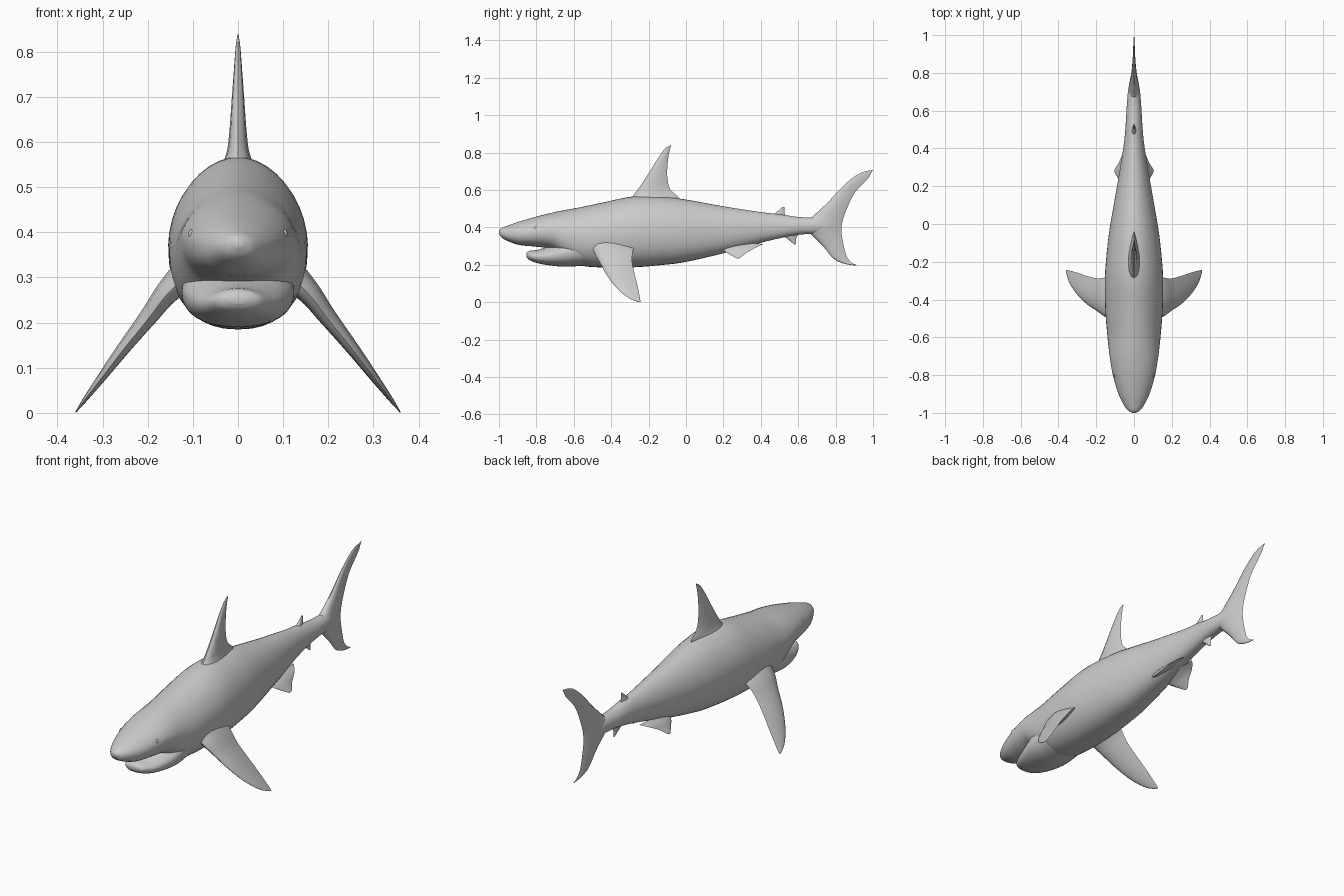
import bpy, bmesh, math
from mathutils import Vector


def spline(a, b, c, d, t):
    # Catmull-Rom between b and c
    return 0.5 * (2 * b + (c - a) * t + (2 * a - 5 * b + 4 * c - d) * t * t
                  + (3 * b - a - 3 * c + d) * t ** 3)


def loft(name, rings, steps=4, mirror=False):
    # Smoothly skin a list of closed rings and cap both ends
    last = len(rings) - 1
    fine = []
    for i in range(last):
        quad = [rings[max(i - 1, 0)], rings[i], rings[i + 1], rings[min(i + 2, last)]]
        for s in range(steps):
            fine.append([spline(*p, s / steps) for p in zip(*quad)])
    fine.append(rings[-1])
    bm = bmesh.new()
    rows = [[bm.verts.new(p) for p in ring] for ring in fine]
    n = len(rows[0])
    for r0, r1 in zip(rows, rows[1:]):
        for k in range(n):
            bm.faces.new((r0[k], r0[(k + 1) % n], r1[(k + 1) % n], r1[k]))
    bm.faces.new(rows[0])
    bm.faces.new(rows[-1])
    bmesh.ops.recalc_face_normals(bm, faces=bm.faces)
    mesh = bpy.data.meshes.new(name)
    bm.to_mesh(mesh)
    bm.free()
    obj = bpy.data.objects.new(name, mesh)
    bpy.context.collection.objects.link(obj)
    finish(obj, mirror)
    return obj


def finish(obj, mirror=False):
    bpy.ops.object.select_all(action='DESELECT')
    obj.select_set(True)
    bpy.context.view_layer.objects.active = obj
    bpy.ops.object.shade_smooth_by_angle(angle=math.radians(50))
    if mirror:
        obj.modifiers.new("mirror", 'MIRROR').use_axis[0] = True


def body_ring(y, w, top, bot, n=40):
    # Egg section: slightly pinched back, fuller belly
    mid, h = (top + bot) / 2, (top - bot) / 2
    ring = []
    for k in range(n):
        a = 2 * math.pi * k / n
        c, s = math.cos(a), math.sin(a)
        e = 2 / 1.85 if s > 0 else 2 / 2.3
        ring.append(Vector((w * math.copysign(abs(c) ** e, c), y,
                            mid + h * math.copysign(abs(s) ** e, s))))
    return ring


def fin_ring(lead, trail, half, normal, n=8):
    # Foil section: rounded leading edge, thin trailing edge
    lead, trail, normal = Vector(lead), Vector(trail), Vector(normal).normalized()
    ring = []
    for k in range(2 * n):
        t = (1 - math.cos(math.pi * k / n)) / 2
        side = 1 if k <= n else -1
        f = 2.6 * math.sqrt(max(t, 0)) * (1 - t)
        ring.append(lead.lerp(trail, t) + normal * side * half * f)
    return ring


def upright_fin(name, sections):
    # Sections: lead y, lead z, trail y, trail z, half thickness
    loft(name, [fin_ring((0, a, b), (0, c, d), h, (1, 0, 0))
                for a, b, c, d, h in sections])


def paired_fin(name, sections, normal):
    # Sections: x, z, lead y, trail y, trail rise, half thickness
    loft(name, [fin_ring((x, a, z), (x, b, z + r), h, normal)
                for x, z, a, b, r, h in sections], mirror=True)


# Body with upper jaw: y, half width, top, bottom
loft("body", [body_ring(*s) for s in [
    (-1.0, .010, .385, .367), (-.985, .034, .397, .345), (-.95, .058, .411, .326),
    (-.89, .086, .432, .306), (-.80, .112, .458, .297), (-.72, .126, .478, .285),
    (-.66, .134, .491, .245), (-.58, .142, .505, .200), (-.45, .152, .532, .186),
    (-.28, .154, .566, .187), (-.12, .141, .563, .200), (0, .125, .549, .216),
    (.2, .090, .513, .262), (.4, .057, .482, .318), (.5, .046, .471, .342),
    (.6, .040, .456, .361), (.7, .032, .452, .368), (.76, .020, .437, .383),
    (.80, .004, .42, .40)]])

# Lower jaw
loft("lower_jaw", [body_ring(*s) for s in [
    (-.853, .022, .264, .243), (-.838, .052, .275, .226), (-.79, .080, .281, .208),
    (-.72, .106, .305, .196), (-.64, .124, .345, .190), (-.55, .122, .37, .196)]])

# Upright fins
upright_fin("dorsal_fin", [
    (-.31, .53, -.05, .535, .045), (-.275, .58, -.04, .562, .026),
    (-.235, .635, -.085, .605, .019), (-.19, .705, -.100, .67, .014),
    (-.15, .77, -.098, .745, .009), (-.115, .818, -.090, .80, .005),
    (-.084, .84, -.080, .838, .001)])
upright_fin("second_dorsal_fin", [
    (.455, .455, .54, .455, .014), (.485, .482, .527, .474, .008),
    (.518, .511, .526, .508, .002)])
upright_fin("anal_fin", [
    (.515, .36, .60, .365, .014), (.55, .333, .588, .338, .008),
    (.58, .309, .588, .311, .002)])
upright_fin("tail_fin", [
    (1.0, .708, .992, .695, .001), (.925, .688, .972, .660, .004),
    (.84, .622, .902, .585, .008), (.762, .538, .862, .505, .014),
    (.69, .470, .840, .445, .022), (.63, .41, .832, .405, .030),
    (.67, .362, .832, .365, .022), (.735, .297, .842, .308, .013),
    (.79, .232, .858, .248, .008), (.85, .205, .882, .215, .004),
    (.910, .196, .912, .199, .001)])

# Paired fins
paired_fin("pectoral_fin", [
    (.10, .315, -.51, -.265, 0, .042), (.155, .265, -.49, -.283, .012, .027),
    (.20, .207, -.458, -.288, .012, .020), (.25, .145, -.424, -.275, .008, .015),
    (.30, .080, -.375, -.258, .004, .010), (.34, .028, -.315, -.247, 0, .005),
    (.36, .001, -.256, -.243, 0, .001)], (.8, 0, .6))
paired_fin("pelvic_fin", [
    (.025, .30, .19, .415, .012, .016), (.058, .275, .205, .375, .018, .010),
    (.080, .255, .235, .325, .010, .006), (.102, .234, .272, .290, .003, .001)],
    (.8, 0, .6))

# Eyes and nostrils
for name, loc, scale in [("eye", (.104, -.80, .395), (.006, .012, .012)),
                         ("nostril", (.030, -.978, .368), (.008, .006, .004))]:
    bpy.ops.mesh.primitive_uv_sphere_add(segments=16, ring_count=10, radius=1)
    obj = bpy.context.object
    obj.name = name
    for v in obj.data.vertices:
        v.co = Vector([c * s + o for c, s, o in zip(v.co, scale, loc)])
    finish(obj, mirror=True)
